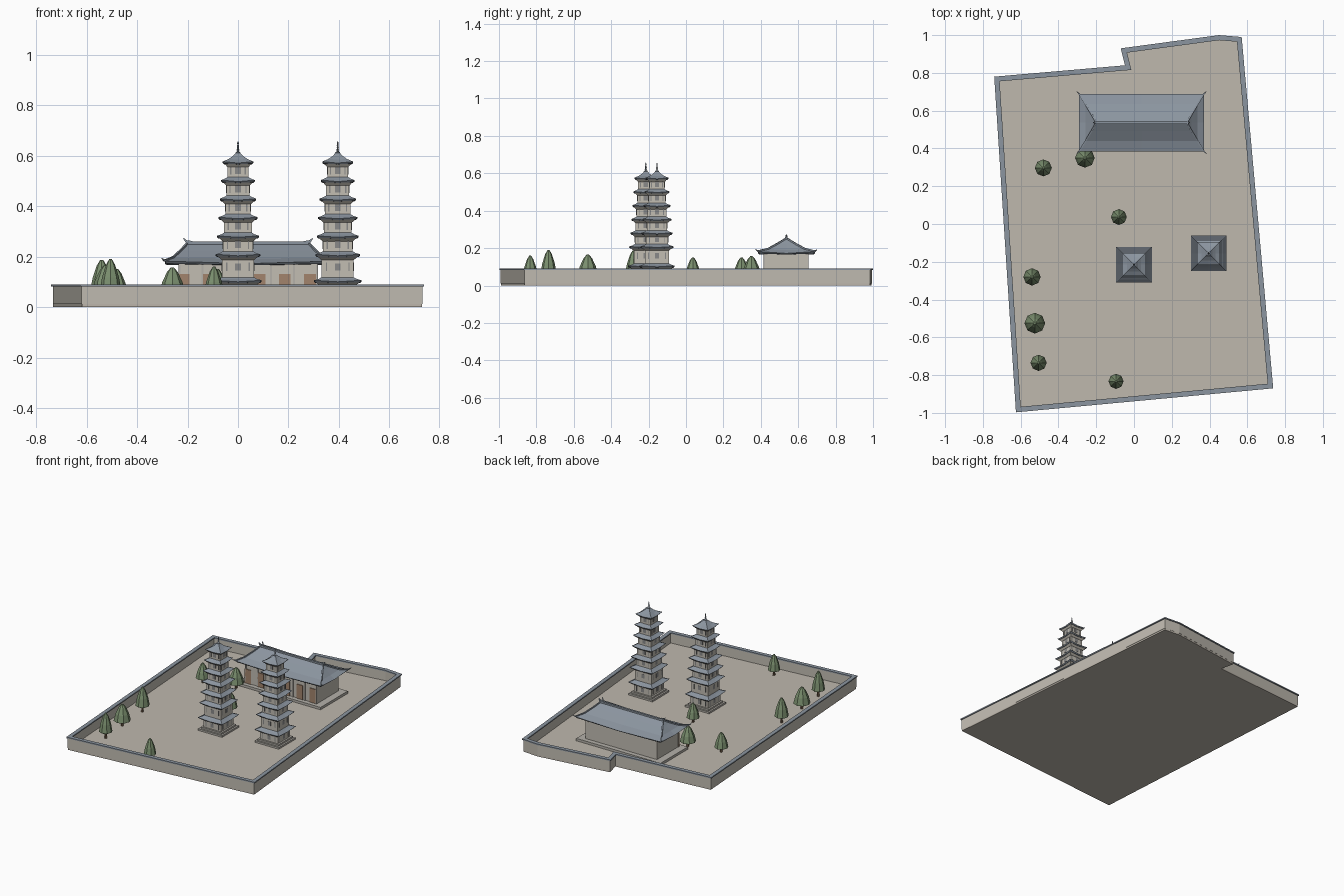
import bpy, bmesh, math
from mathutils import Vector

if "Cube" in bpy.data.objects:
    bpy.data.objects.remove(bpy.data.objects["Cube"])


def material(name, rgb):
    m = bpy.data.materials.new(name)
    m.use_nodes = True
    color = (*rgb, 1)
    m.diffuse_color = color
    bsdf = next(n for n in m.node_tree.nodes if n.type == 'BSDF_PRINCIPLED')
    bsdf.inputs["Base Color"].default_value = color
    return m


PAVING = material("paving", (.52, .48, .42))
PLASTER = material("plaster", (.54, .51, .45))
TILE = material("roof tile", (.26, .30, .35))
STONE = material("stone", (.46, .44, .40))
WOOD = material("door wood", (.36, .23, .15))
SHADE = material("window grey", (.25, .25, .25))
LEAF = material("foliage", (.20, .28, .16))
BARK = material("bark", (.20, .13, .08))


def finish(name, bm, mat):
    bmesh.ops.recalc_face_normals(bm, faces=bm.faces)
    mesh = bpy.data.meshes.new(name)
    bm.to_mesh(mesh)
    bm.free()
    mesh.materials.append(mat)
    ob = bpy.data.objects.new(name, mesh)
    bpy.context.collection.objects.link(ob)
    return ob


def loft(name, rings, mat, closed=False):
    """Skin a stack of equal point rings; cap the ends or join them in a loop."""
    bm = bmesh.new()
    rows = [[bm.verts.new(p) for p in r] for r in rings]
    pairs = list(zip(rows, rows[1:])) + ([(rows[-1], rows[0])] if closed else [])
    for a, b in pairs:
        for i in range(len(a)):
            j = (i + 1) % len(a)
            bm.faces.new((a[i], a[j], b[j], b[i]))
    if not closed:
        bm.faces.new(rows[0])
        bm.faces.new(rows[-1])
    return finish(name, bm, mat)


def rect(cx, cy, hx, hy, z, lift=0):
    """Rectangle ring of eight points whose corners may sweep upward."""
    signs = [(-1, -1), (0, -1), (1, -1), (1, 0), (1, 1), (0, 1), (-1, 1), (-1, 0)]
    return [(cx + hx * a, cy + hy * b, z + lift * abs(a * b)) for a, b in signs]


def box(name, cx, cy, hx, hy, z0, z1, mat):
    return loft(name, [rect(cx, cy, hx, hy, z) for z in (z0, z1)], mat)


def circle(cx, cy, r, z, n):
    return [(cx + r * math.cos(math.tau * i / n), cy + r * math.sin(math.tau * i / n), z)
            for i in range(n)]


def lathe(name, cx, cy, profile, n, mat):
    return loft(name, [circle(cx, cy, r, z, n) for r, z in profile], mat)


def beam(name, points, w, mat):
    """Thin square rib that follows points and tapers at its far end."""
    rings = []
    for k, p in enumerate(points):
        p = Vector(p)
        a, b = Vector(points[max(k - 1, 0)]), Vector(points[min(k + 1, len(points) - 1)])
        d = (b - a).normalized()
        side = d.cross(Vector((0, 0, 1))).normalized()
        up = side.cross(d)
        s = w * (.3 if k == len(points) - 1 else 1)
        rings.append([p + side * s * i + up * s * j
                      for i, j in ((-1, -1), (1, -1), (1, 1), (-1, 1))])
    return loft(name, rings, mat)


# Courtyard ground and boundary wall
OUTLINE = [(-.625, -.997), (.737, -.87), (.57, .99), (.45, 1.0),
           (-.07, .93), (-.048, .84), (-.74, .78)]


def inset(d, z):
    pts = [Vector(p) for p in OUTLINE]
    out = []
    for i, p in enumerate(pts):
        u = (p - pts[i - 1]).normalized()
        v = (pts[(i + 1) % len(pts)] - p).normalized()
        n1, n2 = Vector((-u.y, u.x)), Vector((-v.y, v.x))
        q = p + (n1 + n2) * d / (1 + n1.dot(n2))
        out.append((q.x, q.y, z))
    return out


def wall_band(name, d0, d1, z0, z1, mat):
    loft(name, [inset(d0, z0), inset(d0, z1), inset(d1, z1), inset(d1, z0)], mat, True)


loft("courtyard_ground", [inset(.007, 0), inset(.007, .015)], PAVING)
wall_band("boundary_wall", .006, .021, .012, .083, PLASTER)
wall_band("wall_coping", 0, .027, .082, .09, TILE)


# Pagodas
def pagoda(label, cx, cy):
    box(label + "_plinth", cx, cy, .092, .092, .012, .027, STONE)
    box(label + "_upper_plinth", cx, cy, .08, .08, .027, .038, STONE)
    eaves = [.1, .203] + [.203 + .0735 * i for i in range(1, 6)]
    floor = .036
    for k, z in enumerate(eaves):
        top = k == len(eaves) - 1
        h = .068 - .0045 * k
        e = .094 - .0055 * k
        box(f"{label}_storey_{k + 1}", cx, cy, h, h, floor, z, PLASTER)
        # corbels, then the tiled eave with swept corners
        loft(f"{label}_corbel_{k + 1}",
             [rect(cx, cy, h + .001, h + .001, z - .016),
              rect(cx, cy, e - .008, e - .008, z - .003)], PLASTER)
        rings = [rect(cx, cy, e - .006, e - .006, z - .005, .003),
                 rect(cx, cy, e, e, z, .006),
                 rect(cx, cy, h + .006, h + .006, z + .011, .001),
                 rect(cx, cy, h - .004, h - .004, z + .018)]
        if top:
            rings[2:] = [rect(cx, cy, .037, .037, z + .014, .002),
                         rect(cx, cy, .02, .02, z + .028),
                         rect(cx, cy, .009, .009, z + .04)]
        loft(f"{label}_eave_{k + 1}", rings, TILE)
        # window plates on all four sides
        mid = (floor + z) / 2 + (.002 if k else -.004)
        for sx, sy in ((1, 0), (-1, 0), (0, 1), (0, -1)):
            for off, w, t in ((0, .011, .014), (-.7 * h, .0025, .017), (.7 * h, .0025, .017)):
                box(f"{label}_window", cx + sx * h + off * abs(sy), cy + sy * h + off * abs(sx),
                    w if sy else .0015, w if sx else .0015, mid - t, mid + t, SHADE)
        floor = z + .012
    # ringed finial
    base = eaves[-1] + .036
    profile = [(.009, base), (.01, base + .006)]
    for i in range(4):
        z = base + .01 + i * .007
        profile += [(.003, z), (.0075 - .001 * i, z + .002), (.003, z + .004)]
    profile += [(.002, base + .038), (.004, base + .043), (.0004, .657)]
    lathe(label + "_finial", cx, cy, profile, 8, TILE)


pagoda("west_pagoda", 0, -.215)
pagoda("east_pagoda", .395, -.155)

# Hall
HX, HY = .04, .537
box("hall_plinth", HX, HY, .325, .15, .012, .032, STONE)
box("hall_body", HX, HY, .275, .118, .03, .172, PLASTER)
for i in range(6):
    box("hall_door", HX - .255 + .1 * i, HY - .119, .0235, .004, .032, .13, WOOD)
for i in range(7):
    box("hall_column", HX - .272 + .0907 * i, HY - .119, .004, .004, .03, .168, STONE)

roof = [(.322, .145, .166, .006), (.33, .152, .172, .01), (.297, .098, .192, .003),
        (.265, .045, .224, 0), (.243, .006, .248, 0)]
loft("hall_roof", [rect(HX, HY, *r) for r in roof], TILE)
box("hall_ridge", HX, HY, .245, .007, .24, .259, TILE)
for sx in (-1, 1):
    beam("ridge_end", [(HX + sx * .22, HY, .256), (HX + sx * .243, HY, .258),
                       (HX + sx * .256, HY, .272)], .006, TILE)
    for sy in (-1, 1):
        path = [(HX + sx * a, HY + sy * b, z + l + .002) for a, b, z, l in reversed(roof[1:])]
        path.append((HX + sx * .343, HY + sy * .164, .193))
        beam("hip_rib", path, .004, TILE)


# Trees: position, crown radius, height
TREES = [(-.54, -.28, .046, .187), (-.525, -.525, .055, .165), (-.505, -.735, .043, .19),
         (-.095, -.833, .04, .16), (-.08, .037, .042, .15), (-.26, .35, .052, .157),
         (-.48, .297, .045, .15)]
for x, y, r, h in TREES:
    lathe("tree_trunk", x, y, [(.009, .012), (.007, .07)], 6, BARK)
    lathe("tree_crown", x, y,
          [(r * .75, h * .3), (r, h * .33), (r * .78, h * .62),
           (r * .42, h * .88), (r * .12, h)], 8, LEAF)
